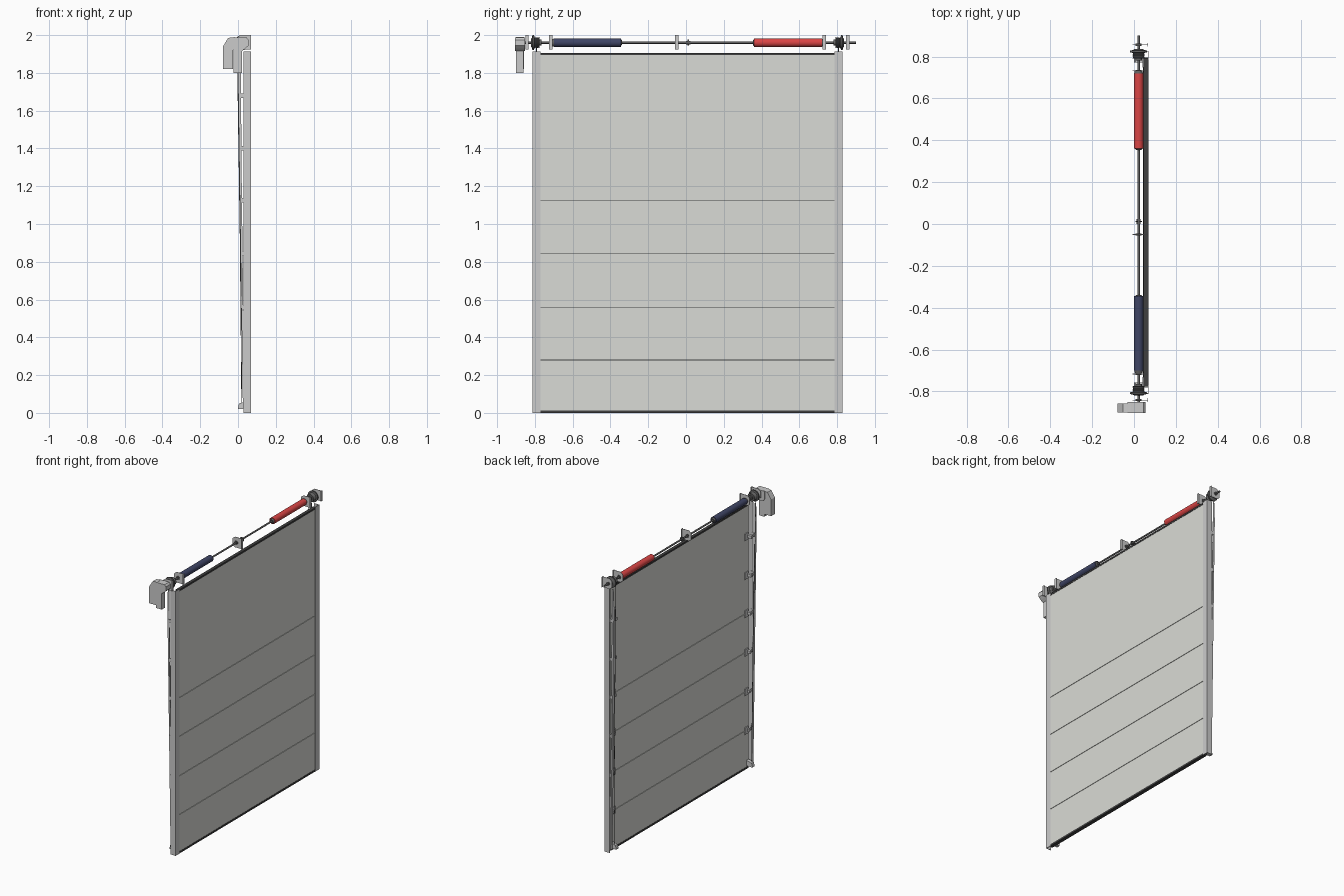
import bpy, bmesh, math
from mathutils import Vector

if "Cube" in bpy.data.objects:
    bpy.data.objects.remove(bpy.data.objects["Cube"])

def material(name, c):
    m = bpy.data.materials.new(name)
    m.diffuse_color = (*c, 1)
    m.use_nodes = True
    m.node_tree.nodes["Principled BSDF"].inputs["Base Color"].default_value = m.diffuse_color
    return m

PANEL = material("panel_offwhite", (0.70, 0.71, 0.67))
RED = material("spring_red", (0.70, 0.06, 0.06))
BLUE = material("spring_blue", (0.05, 0.06, 0.13))
DARK = material("dark_rubber", (0.05, 0.05, 0.05))
STEEL = material("dark_steel", (0.12, 0.12, 0.12))

SX, SZ = 0.022, 1.96          # spring shaft axis
YC = 0.008                    # centre line of the door
SEAMS = [0.28, 0.56, 0.845, 1.125]

def finish(name, bm, mat=None, smooth=False):
    bmesh.ops.recalc_face_normals(bm, faces=bm.faces[:])
    me = bpy.data.meshes.new(name)
    bm.to_mesh(me)
    bm.free()
    ob = bpy.data.objects.new(name, me)
    bpy.context.collection.objects.link(ob)
    if mat:
        me.materials.append(mat)
    if smooth:
        bpy.ops.object.select_all(action='DESELECT')
        ob.select_set(True)
        bpy.context.view_layer.objects.active = ob
        bpy.ops.object.shade_smooth_by_angle()
    return ob

def add_box(bm, x, y, z):
    r = bmesh.ops.create_cube(bm, size=1)
    for v in r["verts"]:
        v.co = Vector([a[0] + (c + 0.5) * (a[1] - a[0]) for a, c in zip((x, y, z), v.co)])

def boxes(name, items, mat=None):
    bm = bmesh.new()
    for it in items:
        add_box(bm, *it)
    return finish(name, bm, mat)

def prism(name, pts, y0, y1, mat=None):
    """Extrude an x-z outline along y."""
    bm = bmesh.new()
    f = bm.faces.new([bm.verts.new((x, y0, z)) for x, z in pts])
    r = bmesh.ops.extrude_face_region(bm, geom=[f])
    for v in r["geom"]:
        if isinstance(v, bmesh.types.BMVert):
            v.co.y = y1
    return finish(name, bm, mat)

def turned(name, profile, mat=None, n=32, x=SX, z=SZ):
    """Revolve (y, radius) points about an axis along y."""
    bm = bmesh.new()
    rings = [[bm.verts.new((x + r * math.cos(2 * math.pi * i / n), y,
                            z + r * math.sin(2 * math.pi * i / n))) for i in range(n)]
             for y, r in profile]
    for a, b in zip(rings, rings[1:]):
        for i in range(n):
            bm.faces.new((a[i], a[(i + 1) % n], b[(i + 1) % n], b[i]))
    bm.faces.new(rings[0])
    bm.faces.new(rings[-1])
    return finish(name, bm, mat, True)

def wire(name, pts, radius, mat=None):
    cu = bpy.data.curves.new(name, 'CURVE')
    cu.dimensions = '3D'
    cu.bevel_depth = radius
    cu.bevel_resolution = 1
    cu.use_fill_caps = True
    sp = cu.splines.new('POLY')
    sp.points.add(len(pts) - 1)
    for p, c in zip(sp.points, pts):
        p.co = (*c, 1)
    if mat:
        cu.materials.append(mat)
    ob = bpy.data.objects.new(name, cu)
    bpy.context.collection.objects.link(ob)

# Door leaf in sections, separated by fine seams
edges = [0.012] + SEAMS + [1.895]
for i, (a, b) in enumerate(zip(edges, edges[1:])):
    boxes(f"door_section_{i + 1}",
          [((0.046, 0.067), (YC - 0.79, YC + 0.79), (a + 0.0015, b - 0.0015))], PANEL)
boxes("seam_core", [((0.05, 0.063), (YC - 0.785, YC + 0.785), (0.02, 1.89))], DARK)
boxes("bottom_seal", [((0.044, 0.069), (YC - 0.785, YC + 0.785), (0, 0.0135))], DARK)
boxes("top_seal", [((0.046, 0.069), (YC - 0.785, YC + 0.785), (1.8935, 1.906))], DARK)

for s, side in ((-1, "left"), (1, "right")):
    def ys(a, b):
        return tuple(sorted((YC + s * a, YC + s * b)))
    # Wall angle: broad flange in front of the leaf and a web behind it
    boxes(f"wall_angle_{side}", [((0.067, 0.07), ys(0.777, 0.82), (0, 1.912)),
                                 ((0.03, 0.067), ys(0.817, 0.82), (0, 1.912))])
    # Inclined roller track leaning away from the wall towards the top
    prism(f"roller_track_{side}", [(0.0, 1.78), (0.004, 1.91), (0.014, 1.91), (0.02, 1.2),
                                   (0.034, 0.02), (0.026, 0.02)], *ys(0.812, 0.815))
    prism(f"track_back_{side}", [(0.0, 1.78), (0.003, 1.78), (0.029, 0.02), (0.026, 0.02)],
          *ys(0.795, 0.815))
    # Hinges with rollers, and small brackets joining track and angle
    for i, z in enumerate(SEAMS + [1.40, 1.68]):
        xt = 0.026 - 0.026 * z / 1.78
        boxes(f"track_bracket_{side}_{i}", [((xt + 0.004, 0.045), ys(0.814, 0.817), (z - 0.012, z + 0.012))])
        boxes(f"hinge_{side}_{i}", [((0.04, 0.046), ys(0.74, 0.785), (z - 0.025, z + 0.025)),
                                    ((xt + 0.006, 0.042), ys(0.765, 0.785), (z - 0.01, z + 0.01))])
        turned(f"roller_{side}_{i}", [(YC + s * 0.77, 0.004), (YC + s * 0.797, 0.004),
                                      (YC + s * 0.797, 0.009), (YC + s * 0.81, 0.009)],
               n=12, x=xt + 0.012, z=z)
    # Bottom corner bracket and lifting cable
    prism(f"bottom_bracket_{side}", [(0.046, 0.02), (0.0, 0.02), (0.0, 0.03), (0.006, 0.05),
                                     (0.046, 0.06)], *ys(0.765, 0.79))
    wire(f"lift_cable_{side}", [(SX - 0.026, YC + s * 0.80, SZ), (0.012, YC + s * 0.79, 0.9),
                                (0.02, YC + s * 0.785, 0.04)], 0.002, STEEL)
    # Grooved cable drum
    prof = [(0.773, 0.016), (0.783, 0.016), (0.783, 0.028)]
    for k in range(4):
        y = 0.785 + k * 0.006
        prof += [(y, 0.029), (y + 0.003, 0.026)]
    prof += [(0.81, 0.029), (0.813, 0.04), (0.821, 0.04), (0.824, 0.026), (0.829, 0.02)]
    turned(f"cable_drum_{side}", [(YC + s * y, r) for y, r in prof], STEEL)

# Torsion shaft, coupling and springs
turned("torsion_shaft", [(-0.87, 0.006), (0.90, 0.006)], STEEL, 16)
turned("shaft_coupling", [(0.0, 0.009), (0.009, 0.009), (0.009, 0.016), (0.015, 0.016),
                          (0.015, 0.009), (0.024, 0.009)], STEEL, 16)
for name, a, b, mat in (("blue", -0.70, -0.345, BLUE), ("red", 0.72, 0.36, RED)):
    turned(f"torsion_spring_{name}", [(a, 0.023), (b, 0.023)], mat)
    d = 1 if b > a else -1
    turned(f"spring_plug_{name}", [(a - d * 0.012, 0.018), (a, 0.021)], STEEL)
    turned(f"winding_cone_{name}", [(b, 0.018), (b + d * 0.006, 0.012)], STEEL)

# Shaft bearing brackets: upright plate with wall flange
for i, y in enumerate((-0.842, -0.717, -0.05, 0.732, 0.857)):
    prism(f"bearing_plate_{i}", [(0.068, 1.925), (0.068, 2.0), (0.012, 2.0), (-0.008, 1.985),
                                 (-0.008, 1.938), (0.012, 1.925)], y - 0.0015, y + 0.0015)
    boxes(f"bearing_flange_{i}", [((0.065, 0.068), (y - 0.009, y + 0.009), (1.925, 2.0))])
    turned(f"bearing_{i}", [(y - 0.005, 0.014), (y + 0.005, 0.014)], STEEL, 20)

# Motor drive: gear head, control box and hanging motor
prism("drive_control_box", [(-0.08, 1.82), (-0.08, 1.94), (-0.052, 1.985), (-0.015, 1.99),
                            (-0.015, 1.93), (-0.027, 1.92), (-0.027, 1.82)], -0.90, -0.857)
prism("drive_gear_head", [(-0.03, 1.93), (-0.03, 1.988), (0.045, 1.988), (0.056, 1.975),
                          (0.056, 1.945), (0.04, 1.93), (0.02, 1.915), (-0.02, 1.915)], -0.904, -0.852)
boxes("drive_motor", [((-0.024, 0.02), (-0.90, -0.86), (1.80, 1.92))])
